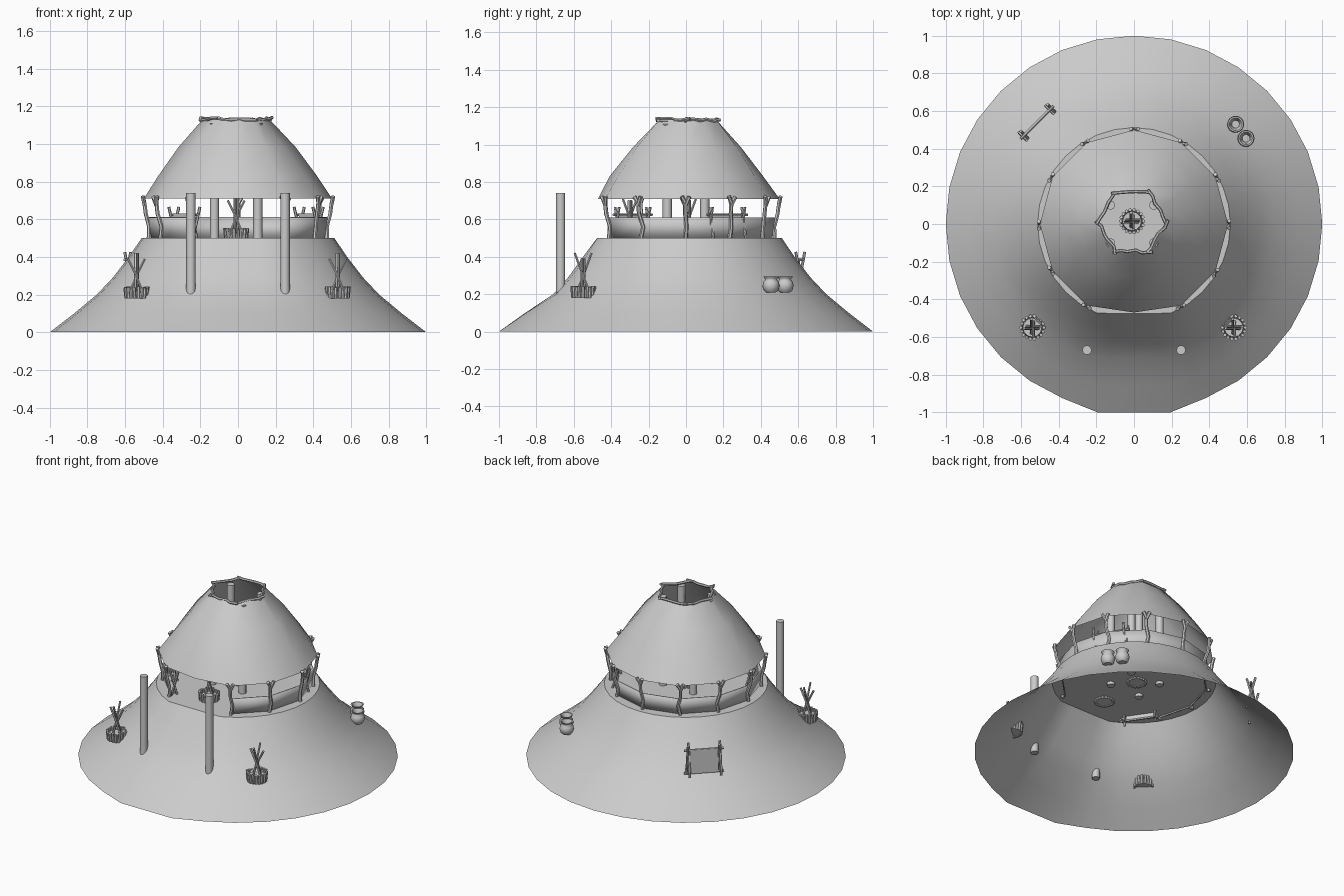
import bpy, bmesh, math, random
from math import sin, cos, pi, radians
from mathutils import Vector, Matrix

if "Cube" in bpy.data.objects:
    bpy.data.objects.remove(bpy.data.objects["Cube"])

random.seed(4)

def finish(name, me, smooth=None):
    ob = bpy.data.objects.new(name, me)
    bpy.context.collection.objects.link(ob)
    if smooth:
        bpy.ops.object.select_all(action='DESELECT')
        bpy.context.view_layer.objects.active = ob
        ob.select_set(True)
        bpy.ops.object.shade_smooth_by_angle(angle=radians(smooth))
    return ob

def loft(name, rings, closed=True, cap=None, smooth=40):
    """Skin a list of point rings; cap = indices of rings to fill."""
    bm = bmesh.new()
    vs = [[bm.verts.new(p) for p in ring] for ring in rings]
    n = len(rings[0])
    for a, b in zip(vs, vs[1:]):
        for i in range(n if closed else n - 1):
            j = (i + 1) % n
            bm.faces.new((a[i], a[j], b[j], b[i]))
    for c in cap or []:
        bm.faces.new(vs[c])
    me = bpy.data.meshes.new(name)
    bm.to_mesh(me)
    bm.free()
    return finish(name, me, smooth)

def sticks(name, paths, radius, res=1):
    """Round branches along poly paths, turned into one mesh."""
    cu = bpy.data.curves.new(name, 'CURVE')
    cu.dimensions = '3D'
    cu.bevel_depth, cu.bevel_resolution, cu.use_fill_caps = radius, res, True
    for path in paths:
        s = cu.splines.new('POLY')
        s.points.add(len(path) - 1)
        for p, co in zip(s.points, path):
            p.co = (*co, 1)
    tmp = bpy.data.objects.new(name + "_tmp", cu)
    bpy.context.collection.objects.link(tmp)
    bpy.context.view_layer.update()
    me = bpy.data.meshes.new_from_object(tmp.evaluated_get(bpy.context.evaluated_depsgraph_get()))
    bpy.data.objects.remove(tmp)
    return finish(name, me, 50)

def ring(r, z, n, c=(0, 0), front=9):
    return [(c[0] + r * cos(2 * pi * i / n), max(c[1] + r * sin(2 * pi * i / n), -front), z) for i in range(n)]

# Earth mound with flat floor, flattened at the front
base = [(x, -1.0 if y < -.97 else y, z) for x, y, z in ring(1, 0, 32)]
loft("mound", [base, ring(.87, .1, 32, front=.86), ring(.75, .2, 32, front=.71),
               ring(.665, .29, 32, front=.63), ring(.58, .4, 32, front=.55),
               ring(.512, .5, 32, front=.475)], cap=[-1])

# Twelve-sided roof narrowing to a six-sided smoke hole
def roof_ring(r, z, hexa):
    pts = []
    for i in range(12):
        k = r * (1 - .134 * hexa * (i % 2))
        pts.append((k * cos(i * pi / 6) - .01 * hexa, max(k * sin(i * pi / 6) + .01 * hexa, -.47), z))
    return pts
loft("roof", [roof_ring(.5, .71, 0), roof_ring(.422, .83, .2),
              roof_ring(.31, .985, .5), roof_ring(.178, 1.13, 1)], smooth=60)

# Low wall with an opening at the front
arc = [radians(-60 + 30 * i) for i in range(11)]
wall = loft("low_wall", [[(r * cos(a), r * sin(a), z) for a in arc] for r, z in ((.46, .49), (.478, .61))],
            closed=False, smooth=20)
m = wall.modifiers.new("thickness", 'SOLIDIFY')
m.thickness = .006

# Forked posts carrying the roof edge
paths = []
for a in arc:
    def P(r, t, z):
        return (r * cos(a) - t * sin(a), r * sin(a) + t * cos(a), z)
    w = random.uniform(-.01, .01)
    paths.append([P(.475, w, .485), P(.472, -w, .56), P(.49, w, .63), P(.497, w, .685), P(.506, w - .02, .722)])
    paths.append([P(.497, w, .675), P(.506, w + .02, .722)])
sticks("forked_posts", paths, .011)

# Branches around the smoke hole
paths = []
for i in range(6):
    a = Vector((.18 * cos(i * pi / 3) - .01, .18 * sin(i * pi / 3) + .01, 1.132))
    b = Vector((.18 * cos((i + 1) * pi / 3) - .01, .18 * sin((i + 1) * pi / 3) + .01, 1.132))
    p = []
    for k in range(6):
        j = Vector([random.uniform(-.008, .008) for _ in range(3)])
        p.append(a.lerp(b, -.08 + 1.16 * k / 5) + j)
    paths.append(p)
sticks("smoke_hole_branches", paths, .009)

# Four inner pillars and two tall gate poles
for x in (-.125, .105):
    for y in (-.1, .1):
        sticks("inner_pillar", [[(x, y, .48), (x, y, 1.11)]], .025, 2)
for x in (-.25, .25):
    sticks("gate_pole", [[(x, -.67, .195), (x, -.67, .74)]], .025, 3)

# Fire pits: a ring of short upright logs with crossed firewood
def fire_pit(x, y, z, turn=0):
    n = 18
    logs = []
    for i in range(n):
        a = 2 * pi * i / n
        px, py = x + .055 * cos(a), y + .055 * sin(a)
        logs.append([(px, py, z - .01), (px + .006 * cos(a), py + .006 * sin(a), z + .046 + random.uniform(0, .008))])
    sticks("pit_logs", logs, .0095)
    loft("pit_bed", [ring(.055, z - .005, 12, (x, y)), ring(.05, z + .03, 12, (x, y))], cap=[0, 1])
    wood = []
    for i in range(4):
        a = turn + i * pi / 2
        d = Vector((cos(a), sin(a), 0))
        c = Vector((x, y, z)) + Vector((-sin(a), cos(a), 0)) * .006
        top = .2 + .03 * (i % 2)
        wood.append([c - d * .035 + Vector((0, 0, .02)), c + d * .005 + Vector((0, 0, .12)),
                     c + d * .045 + Vector((0, 0, top))])
    sticks("firewood", wood, .007)
for p in ((-.54, -.55, .19), (.53, -.55, .19), (-.01, .015, .5), (-.01, -.3, .5)):
    fire_pit(*p)

# Hide stretching racks: crossed legs, two bars, hide sheet
def rack(x, y, z, ang):
    M = Matrix.Translation((x, y, z)) @ Matrix.Rotation(ang, 4, 'Z')
    paths = []
    for s in (-1, 1):
        for t in (-1, 1):
            paths.append([M @ Vector((s * .1 + t * .006, -t * .03, 0)), M @ Vector((s * .1 + t * .006, t * .028, .215))])
    for h in (.02, .175):
        paths.append([M @ Vector((-.125, 0, h)), M @ Vector((.125, 0, h))])
    sticks("rack_frame", paths, .008)
    sheet = loft("rack_hide", [[M @ Vector((u, 0, h)) for u in (-.09, .09)] for h in (.015, .18)],
                 closed=False, smooth=None)
    sheet.modifiers.new("thickness", 'SOLIDIFY').thickness = .008
rack(-.515, .54, .21, pi / 4)
rack(-.285, -.285, .45, radians(124))
rack(.375, .22, .45, radians(120))

# Clay jars
prof = [(.025, 0), (.038, .012), (.045, .035), (.042, .055), (.032, .068), (.033, .074), (.042, .086), (.034, .086), (.026, .07), (.02, .03)]
for x, y, z in ((.54, .53, .208), (.595, .455, .208)):
    loft("clay_jar", [ring(r, z + h, 16, (x, y)) for r, h in prof], cap=[0, -1], smooth=50)
